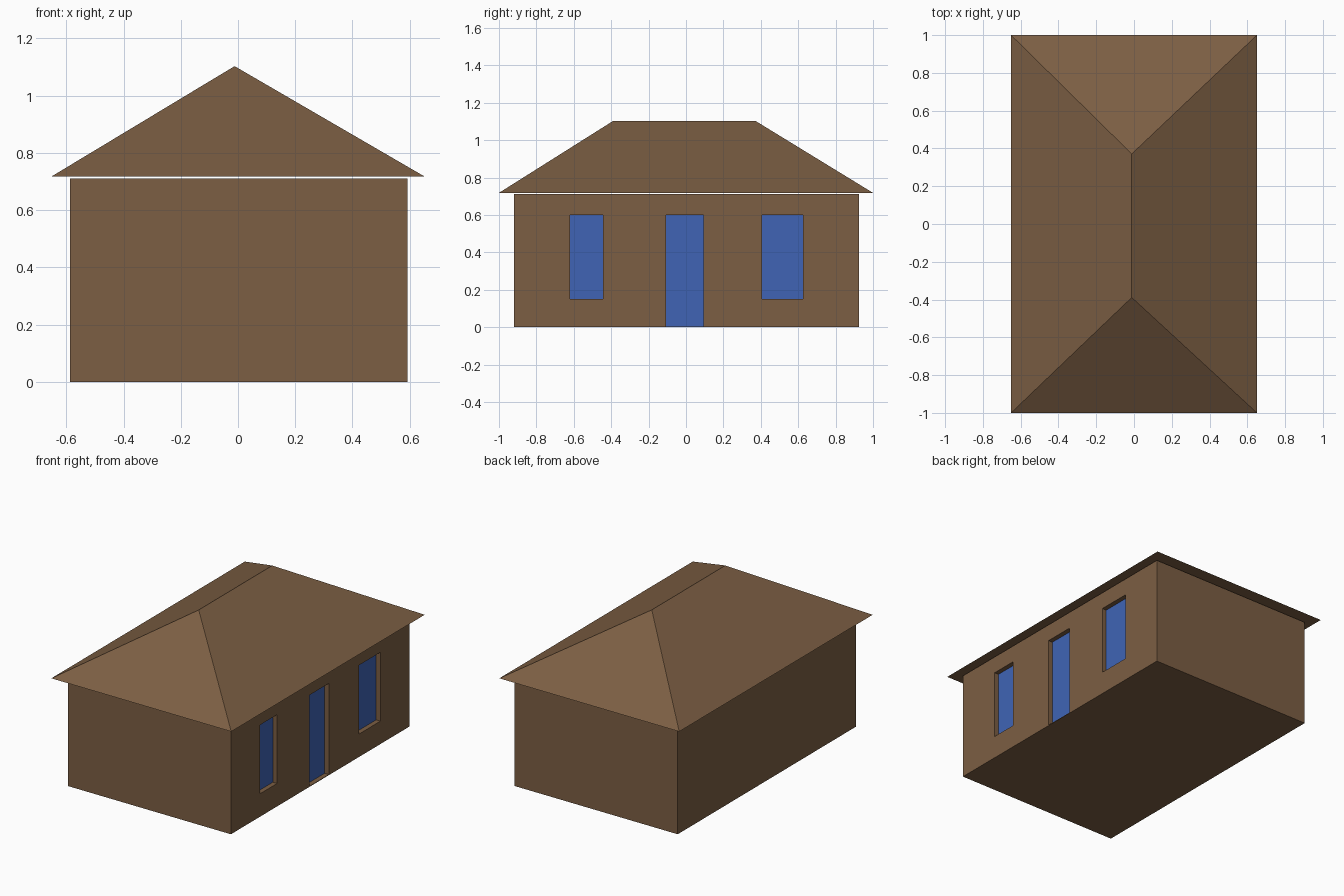
import bpy

cube = bpy.data.objects.get("Cube")
if cube:
    bpy.data.objects.remove(cube, do_unlink=True)


def make_material(name, colour):
    mat = bpy.data.materials.new(name)
    mat.use_nodes = True
    mat.diffuse_color = colour
    bsdf = next(n for n in mat.node_tree.nodes if n.type == 'BSDF_PRINCIPLED')
    bsdf.inputs["Base Color"].default_value = colour
    return mat


brown = make_material("earth brown", (0.2, 0.112, 0.056, 1))
blue = make_material("door blue", (0.05, 0.127, 0.46, 1))


def mesh_object(name, verts, faces, mat):
    mesh = bpy.data.meshes.new(name)
    mesh.from_pydata(verts, [], faces)
    mesh.materials.append(mat)
    obj = bpy.data.objects.new(name, mesh)
    bpy.context.collection.objects.link(obj)
    return obj


def box(name, xs, ys, zs, mat):
    verts = [(x, y, z) for z in zs for x, y in
             ((xs[0], ys[0]), (xs[1], ys[0]), (xs[1], ys[1]), (xs[0], ys[1]))]
    faces = [(3, 2, 1, 0), (4, 5, 6, 7)]
    faces += [(i, (i + 1) % 4, (i + 1) % 4 + 4, i + 4) for i in range(4)]
    return mesh_object(name, verts, faces, mat)


# Walls with floor
WALL_X = 0.593
walls = box("walls", (-0.587, WALL_X), (-0.92, 0.924), (0, 0.711), brown)

# Recessed door and windows on the +x wall: name, y range, z range
RECESS = 0.033
openings = [
    ("narrow_window", (-0.62, -0.443), (0.15, 0.6)),
    ("door", (-0.107, 0.093), (0.004, 0.6)),
    ("wide_window", (0.405, 0.625), (0.15, 0.6)),
]
for name, ys, zs in openings:
    cutter = box(name + "_cutter", (WALL_X - RECESS, WALL_X + 0.1), ys, zs, brown)
    cutter.hide_render = True
    mod = walls.modifiers.new(name, 'BOOLEAN')
    mod.operation = 'DIFFERENCE'
    mod.solver = 'EXACT'
    mod.object = cutter
    bpy.context.view_layer.objects.active = walls
    bpy.ops.object.modifier_apply(modifier=mod.name)
    bpy.data.objects.remove(cutter, do_unlink=True)
    # Coloured panel at the back of the recess
    back = WALL_X - RECESS
    box(name + "_panel", (back - 0.002, back + 0.002), ys, zs, blue)

# Hipped roof with a flat underside
EAVE, RIDGE, RIDGE_X = 0.718, 1.103, -0.012
corners = [(-0.651, -1), (0.651, -1), (0.651, 1), (-0.651, 1)]
roof_verts = [(x, y, EAVE) for x, y in corners]
roof_verts += [(RIDGE_X, -0.389, RIDGE), (RIDGE_X, 0.371, RIDGE)]
mesh_object("hipped_roof", roof_verts,
            [(3, 2, 1, 0), (0, 1, 4), (1, 2, 5, 4), (2, 3, 5), (3, 0, 4, 5)], brown)
